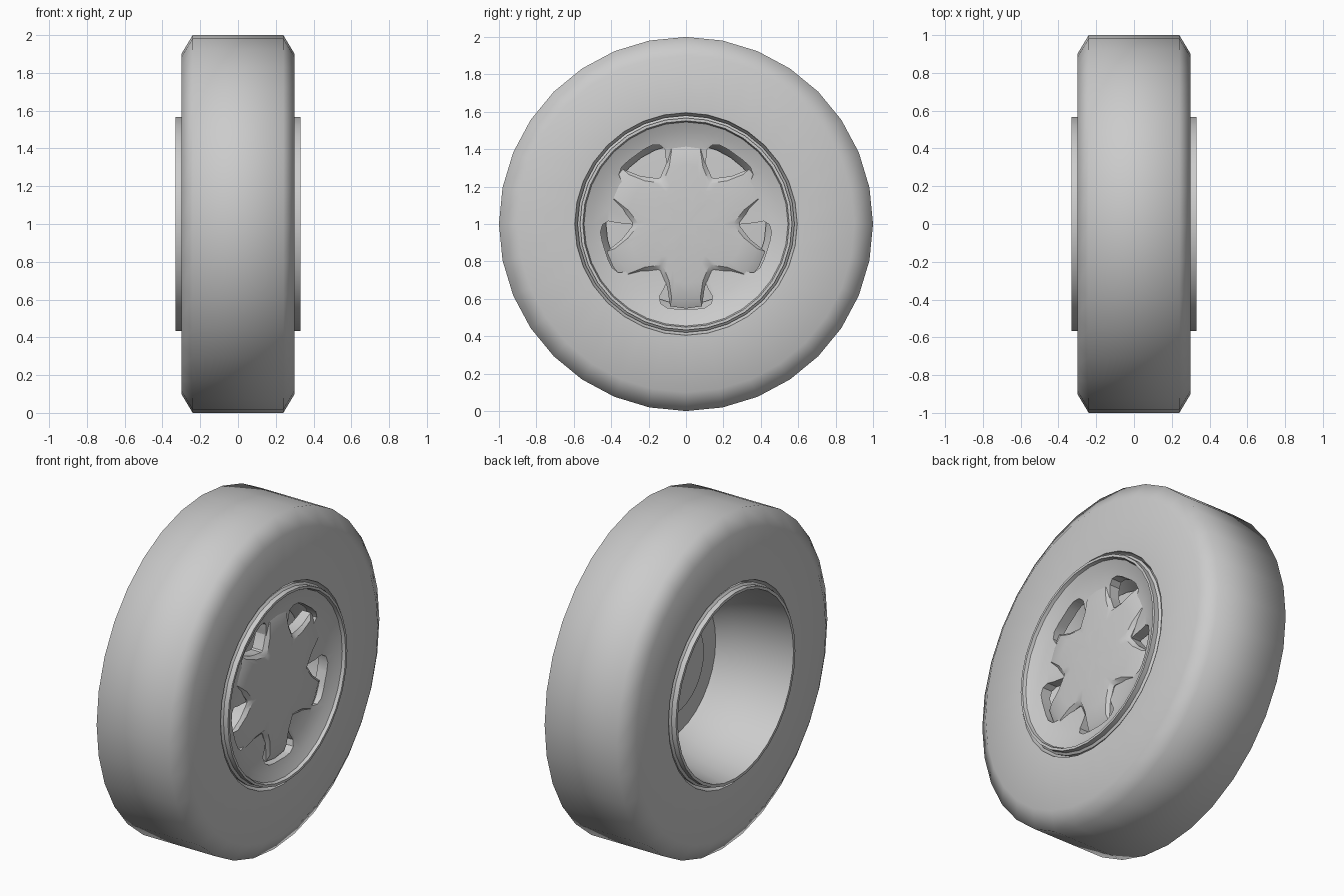
import bpy, bmesh
from math import sin, cos, pi, radians

if "Cube" in bpy.data.objects:
    bpy.data.objects.remove(bpy.data.objects["Cube"])

CZ = 1.0  # axle height


def finish(name, bm, angle=35):
    bmesh.ops.remove_doubles(bm, verts=bm.verts, dist=1e-4)
    bmesh.ops.recalc_face_normals(bm, faces=bm.faces)
    me = bpy.data.meshes.new(name)
    bm.to_mesh(me)
    bm.free()
    ob = bpy.data.objects.new(name, me)
    bpy.context.collection.objects.link(ob)
    smooth(ob, angle)
    return ob


def smooth(ob, angle):
    bpy.ops.object.select_all(action='DESELECT')
    ob.select_set(True)
    bpy.context.view_layer.objects.active = ob
    bpy.ops.object.shade_smooth_by_angle(angle=radians(angle))


def lathe(name, profile, closed=True, seg=32, angle=35):
    """Revolve (x, radius) points around the axle."""
    bm = bmesh.new()
    rings = []
    for x, r in profile:
        rings.append([bm.verts.new((x, r * sin(2 * pi * i / seg), CZ + r * cos(2 * pi * i / seg)))
                      for i in range(seg)])
    n = len(rings)
    for k in range(n if closed else n - 1):
        a, b = rings[k], rings[(k + 1) % n]
        for i in range(seg):
            j = (i + 1) % seg
            bm.faces.new((a[i], a[j], b[j], b[i]))
    return finish(name, bm, angle)


def radial(u, v, ang):
    """Local (outward, sideways) to wheel-plane (y, z)."""
    return u * cos(ang) - v * sin(ang), CZ + u * sin(ang) + v * cos(ang)


# Tyre: straight tread, chamfered shoulders, flat sidewalls
half = [(.24, 1.0), (.30, .90), (.30, .595), (.27, .588), (.25, .56)]
lathe("tyre", half + [(-x, r) for x, r in reversed(half)], angle=65)

# Rim barrel, open at the back, curving in towards the wheel face
lathe("rim_barrel", [(-.33, .567), (-.30, .567), (-.29, .58), (-.26, .575), (.26, .575), (.29, .58),
                     (.30, .567), (.33, .567), (.33, .552), (.285, .54), (.20, .48), (.13, .44),
                     (.10, .425), (.07, .44), (.0, .475), (-.10, .507), (-.20, .53), (-.33, .55)])

# Wheel face disc
disc = lathe("wheel_face", [(.25, 0), (.25, .25), (.265, .42), (.29, .50), (.312, .545),
                            (.27, .535), (.23, .505), (.20, .42), (.19, .25), (.19, 0)], closed=False)

# Five rounded windows cut through the face
side = [(.455, .05), (.448, .10), (.425, .135), (.39, .143), (.35, .12), (.28, .09), (.25, .06)]
window = side + [(u, -v) for u, v in reversed(side)]
bm = bmesh.new()
for k in range(5):
    ang = radians(270 + 72 * k)
    loops = [[bm.verts.new((x, *radial(u, v, ang))) for u, v in window] for x in (0.05, .40)]
    bm.faces.new(loops[0])
    bm.faces.new(loops[1])
    for i in range(len(window)):
        j = (i + 1) % len(window)
        bm.faces.new((loops[0][i], loops[0][j], loops[1][j], loops[1][i]))
cutter = finish("window_cutter", bm)
mod = disc.modifiers.new("windows", 'BOOLEAN')
mod.operation, mod.object, mod.solver = 'DIFFERENCE', cutter, 'EXACT'
bpy.context.view_layer.objects.active = disc
bpy.ops.object.modifier_apply(modifier=mod.name)
bpy.data.objects.remove(cutter)
smooth(disc, 35)

# Six-armed star hub, gently domed with softened edges
arm = [(.25, -.137), (.29, -.12), (.34, -.10), (.44, -.085), (.452, 0),
       (.44, .085), (.34, .10), (.29, .12), (.25, .137)]
outline = []
for k in range(6):
    ang = radians(30 + 60 * k)
    outline += [radial(u, v, ang) for u, v in arm]


def dome(y, z):
    r2 = y * y + (z - CZ) ** 2
    return .288 - .11 * r2


bm = bmesh.new()
loops = []
# (outline scale, x offset from the dome, or None for the flat back)
for s, drop in ((0, 0), (.35, 0), (.7, 0), (.9, .002), (1, .02), (1, None), (.5, None), (0, None)):
    loop = []
    for y, z in outline:
        y, z = y * s, CZ + (z - CZ) * s
        loop.append(bm.verts.new((.19 if drop is None else dome(y, z) - drop, y, z)))
    loops.append(loop)
for a, b in zip(loops, loops[1:]):
    for i in range(len(outline)):
        j = (i + 1) % len(outline)
        bm.faces.new((a[i], a[j], b[j], b[i]))
finish("hub_star", bm)

# Plate behind the windows with a raised boss on the inner side
lathe("hub_plate", [(.13, 0), (.13, .30), (.12, .428), (.10, .428), (.10, .30),
                    (.07, .27), (.07, 0)], closed=False)
